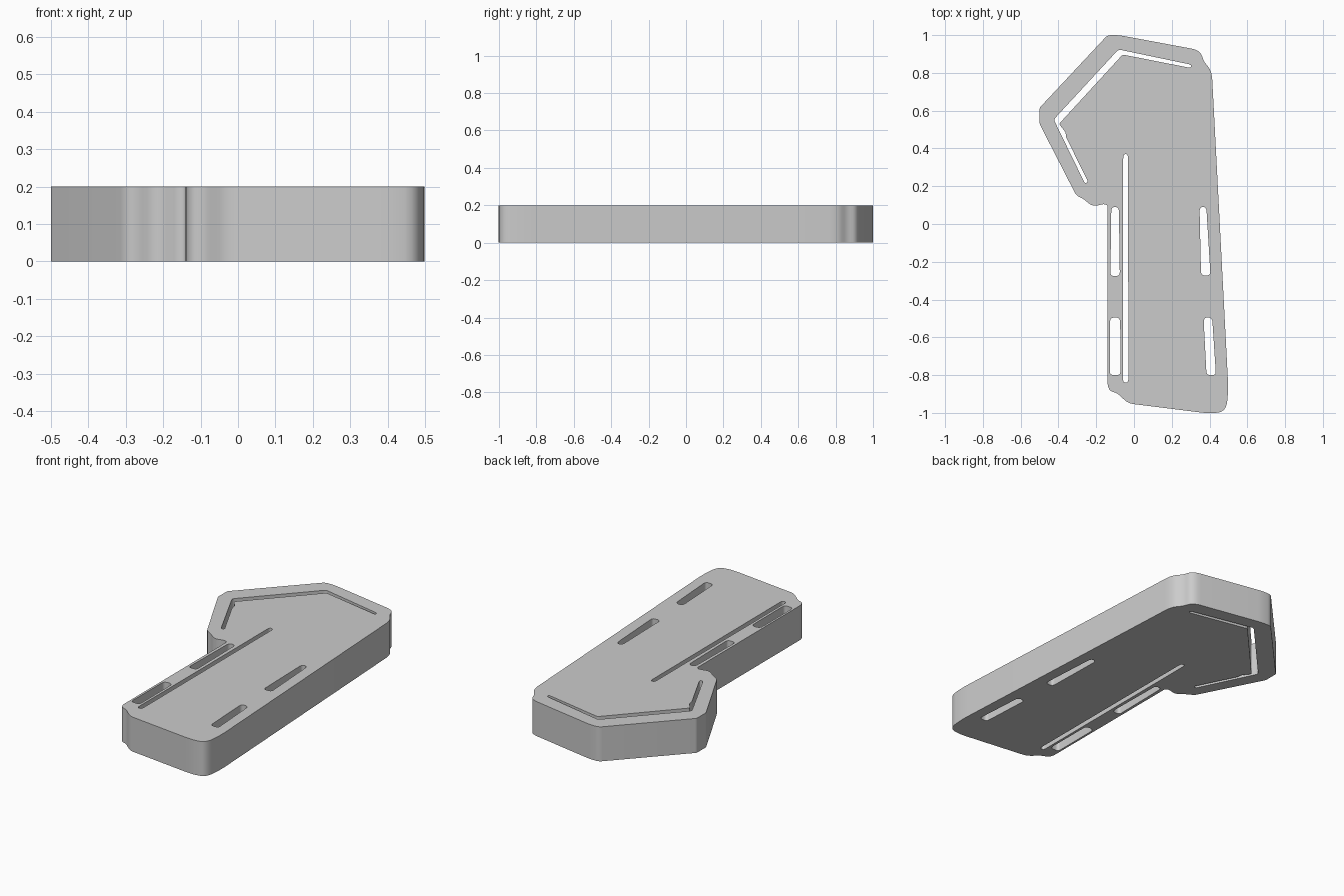
import bpy
import bmesh
import math
from mathutils import Vector

THICKNESS = 0.2

cube = bpy.data.objects.get("Cube")
if cube:
    bpy.data.objects.remove(cube, do_unlink=True)

grey = bpy.data.materials.new("plain grey")
grey.use_nodes = True
colour = (0.6, 0.6, 0.6, 1)
grey.diffuse_color = colour
grey.node_tree.nodes["Principled BSDF"].inputs["Base Color"].default_value = colour


def rounded(points, steps=5):
    """Closed loop with each (x, y, radius) corner softened."""
    loop = []
    for i, (x, y, r) in enumerate(points):
        corner = Vector((x, y))
        ends = []
        for n in (points[i - 1], points[(i + 1) % len(points)]):
            d = Vector(n[:2]) - corner
            ends.append(corner + d.normalized() * min(r, d.length * 0.48))
        if r == 0:
            loop.append(corner)
            continue
        for k in range(steps + 1):
            t = k / steps
            loop.append(ends[0] * (1 - t) ** 2 + corner * 2 * t * (1 - t) + ends[1] * t * t)
    return loop


def slot(x, bottom, top, low_width, high_width, lean=0):
    """Tall slot whose top is shifted sideways by lean."""
    a, b = low_width / 2, high_width / 2
    return rounded([(x - a, bottom, 0.02), (x + a, bottom, 0.02),
                    (x + lean + b, top, 0.025), (x + lean - b, top, 0.025)])


def extrude_loops(name, loops):
    """Solid plate from an outline followed by its through holes."""
    curve = bpy.data.curves.new(name + " profile", "CURVE")
    curve.dimensions = "2D"
    curve.fill_mode = "BOTH"
    curve.extrude = THICKNESS / 2
    for loop in loops:
        spline = curve.splines.new("POLY")
        spline.points.add(len(loop) - 1)
        for p, v in zip(spline.points, loop):
            p.co = (v.x, v.y, 0, 1)
        spline.use_cyclic_u = True
    helper = bpy.data.objects.new(name + " profile", curve)
    bpy.context.collection.objects.link(helper)
    bpy.context.view_layer.update()
    deps = bpy.context.evaluated_depsgraph_get()
    mesh = bpy.data.meshes.new_from_object(helper.evaluated_get(deps))
    bpy.data.objects.remove(helper, do_unlink=True)

    # Weld caps to walls and stand the plate on the floor
    bm = bmesh.new()
    bm.from_mesh(mesh)
    bmesh.ops.remove_doubles(bm, verts=bm.verts, dist=0.0005)
    bmesh.ops.recalc_face_normals(bm, faces=bm.faces)
    bmesh.ops.translate(bm, verts=bm.verts, vec=(0, 0, THICKNESS / 2))
    bm.to_mesh(mesh)
    bm.free()
    mesh.name = name
    mesh.materials.clear()
    mesh.materials.append(grey)
    obj = bpy.data.objects.new(name, mesh)
    bpy.context.collection.objects.link(obj)
    return obj


# Outer silhouette: long handle with an angled head
outline = rounded([
    (-0.14, 0.1, 0.01), (-0.14, -0.88, 0.05), (-0.09, -0.895, 0.02),
    (-0.03, -0.95, 0.03), (0.41, -1.005, 0.06), (0.488, -0.99, 0.07),
    (0.5, -0.88, 0.06), (0.412, 0.81, 0.05), (0.37, 0.86, 0.02),
    (0.35, 0.92, 0.05), (-0.08, 1.0, 0.03), (-0.14, 1.0, 0.02),
    (-0.5, 0.615, 0.01), (-0.5, 0.53, 0.01), (-0.305, 0.15, 0.02),
    (-0.27, 0.135, 0.02), (-0.22, 0.092, 0.03), (-0.16, 0.106, 0.01),
])

# Thin bent slit that follows the head's edge
head_slit = rounded([
    (0.305, 0.843, 0.02), (-0.082, 0.924, 0.015), (-0.425, 0.553, 0.015),
    (-0.26, 0.215, 0.01), (-0.242, 0.222, 0.01), (-0.36, 0.46, 0.01),
    (-0.362, 0.485, 0.01), (-0.397, 0.53, 0.01), (-0.06, 0.897, 0.012),
    (0.3, 0.826, 0.015),
])

# Long central slit and the two pairs of strap slots
long_slit = slot(-0.044, -0.84, 0.37, 0.028, 0.026)
left_upper_slot = slot(-0.1, -0.275, 0.09, 0.05, 0.04)
left_lower_slot = slot(-0.1, -0.8, -0.495, 0.056, 0.054)
right_upper_slot = slot(0.38, -0.272, 0.09, 0.05, 0.036, -0.015)
right_lower_slot = slot(0.409, -0.8, -0.495, 0.05, 0.046, -0.018)

plate = extrude_loops("slotted_plate", [
    outline, head_slit, long_slit, left_upper_slot, left_lower_slot,
    right_upper_slot, right_lower_slot,
])
bpy.ops.object.select_all(action="DESELECT")
plate.select_set(True)
bpy.context.view_layer.objects.active = plate
bpy.ops.object.shade_smooth_by_angle(angle=math.radians(30))
